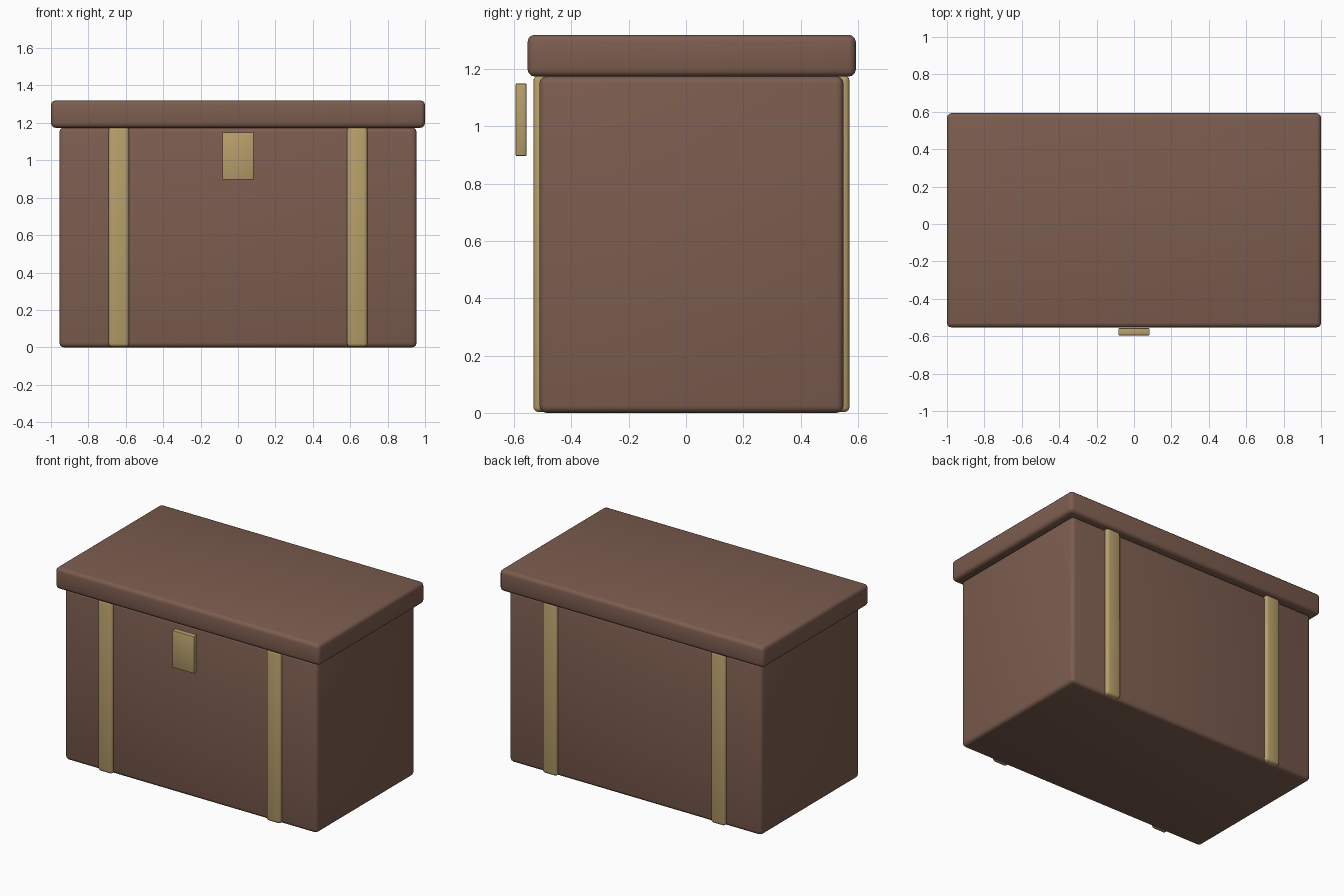
import bpy

cube = bpy.data.objects.get("Cube")
if cube:
    bpy.data.objects.remove(cube, do_unlink=True)


def make_material(name, rgb):
    mat = bpy.data.materials.new(name)
    mat.use_nodes = True
    color = (*rgb, 1.0)
    mat.diffuse_color = color
    mat.node_tree.nodes["Principled BSDF"].inputs["Base Color"].default_value = color
    return mat


def rounded_box(name, low, high, bevel, mat, segments=3):
    """Box between two corners with softened edges."""
    centre = [(a + b) / 2 for a, b in zip(low, high)]
    size = [b - a for a, b in zip(low, high)]
    bpy.ops.mesh.primitive_cube_add(size=1, location=centre)
    obj = bpy.context.object
    obj.name = name
    obj.data.name = name
    obj.scale = size
    bpy.ops.object.transform_apply(location=False, rotation=False, scale=True)
    mod = obj.modifiers.new("soft_edges", "BEVEL")
    mod.width = bevel
    mod.segments = segments
    bpy.ops.object.modifier_apply(modifier=mod.name)
    bpy.ops.object.shade_smooth_by_angle()
    obj.data.materials.append(mat)
    return obj


leather = make_material("brown_leather", (0.202, 0.109, 0.078))
brass = make_material("dull_brass", (0.479, 0.347, 0.147))

# Main box and overhanging lid
rounded_box("chest_body", (-0.955, -0.512, 0), (0.955, 0.55, 1.175), 0.025, leather)
rounded_box("chest_lid", (-1, -0.553, 1.174), (1, 0.593, 1.32), 0.025, leather)

# Vertical straps, a pair on the front and a pair on the back
for side, sign in (("right", -1), ("left", 1)):
    x0, x1 = sorted((sign * 0.583, sign * 0.692))
    for face, y0, y1 in (("front", -0.533, -0.47), ("back", 0.51, 0.571)):
        rounded_box(f"{face}_strap_{side}", (x0, y0, 0.003), (x1, y1, 1.178),
                    0.018, brass)

# Latch plate standing clear of the front
rounded_box("latch_plate", (-0.083, -0.595, 0.897), (0.083, -0.557, 1.15),
            0.004, brass, 2)
